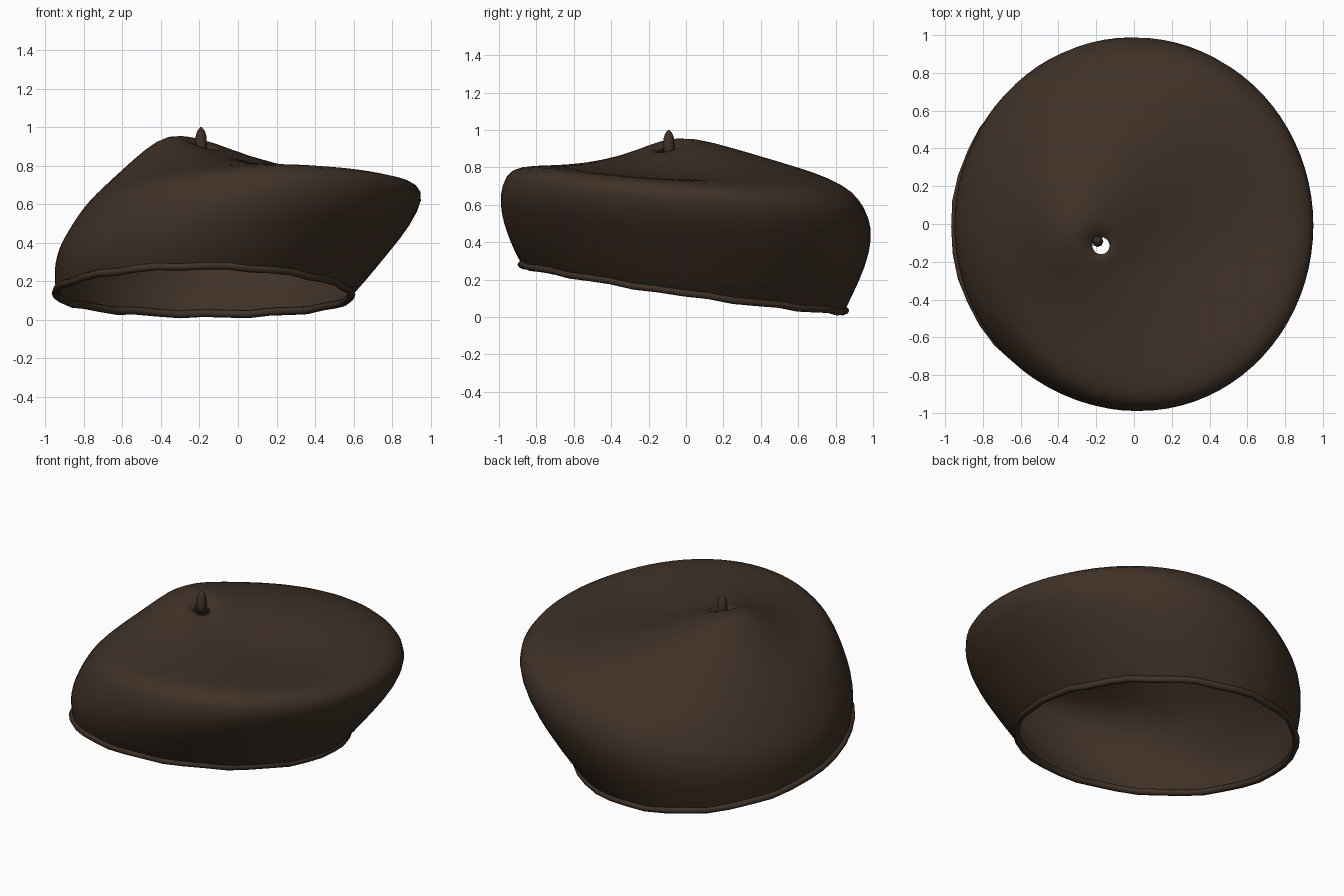
import bpy
import bmesh
from math import sin, cos, pi
from mathutils import Vector

cube = bpy.data.objects.get("Cube")
if cube:
    bpy.data.objects.remove(cube, do_unlink=True)

SEGMENTS = 40

felt = bpy.data.materials.new("dark brown felt")
felt.use_nodes = True
FELT_COLOUR = (0.05, 0.031, 0.02, 1)
felt.diffuse_color = FELT_COLOUR
shader = felt.node_tree.nodes["Principled BSDF"]
shader.inputs["Base Color"].default_value = FELT_COLOUR
shader.inputs["Roughness"].default_value = 0.9


def slanted_ring(left, right, front, back, z_left, z_right, z_front, z_back):
    """Closed oval through four compass points, with its own height at each."""
    centre_x, radius_x = (left + right) / 2, (right - left) / 2
    centre_y, radius_y = (front + back) / 2, (back - front) / 2
    mean = (z_left + z_right + z_front + z_back) / 4
    tilt_x, tilt_y = (z_right - z_left) / 2, (z_back - z_front) / 2
    saddle = (z_left + z_right - z_front - z_back) / 4
    points = []
    for i in range(SEGMENTS):
        a = 2 * pi * i / SEGMENTS
        points.append(Vector((
            centre_x + radius_x * cos(a),
            centre_y + radius_y * sin(a),
            mean + tilt_x * cos(a) + tilt_y * sin(a) + saddle * cos(2 * a))))
    return points


def loft(name, rings, wrap=False, cap=False, subdivide=0):
    """Skin a list of equal-sized rings with quads."""
    bm = bmesh.new()
    loops = [[bm.verts.new(p) for p in ring] for ring in rings]
    pairs = list(zip(loops, loops[1:]))
    if wrap:
        pairs.append((loops[-1], loops[0]))
    for low, high in pairs:
        count = len(low)
        for i in range(count):
            j = (i + 1) % count
            bm.faces.new((low[i], low[j], high[j], high[i]))
    if cap:
        bm.faces.new(loops[0][::-1])
        bm.faces.new(loops[-1])
    if wrap or cap:
        bmesh.ops.recalc_face_normals(bm, faces=bm.faces[:])
    for face in bm.faces:
        face.smooth = True
    mesh = bpy.data.meshes.new(name)
    bm.to_mesh(mesh)
    bm.free()
    mesh.materials.append(felt)
    obj = bpy.data.objects.new(name, mesh)
    bpy.context.collection.objects.link(obj)
    if subdivide:
        modifier = obj.modifiers.new("smooth felt", "SUBSURF")
        modifier.levels = modifier.render_levels = subdivide
    return obj


# Floppy crown: oval sections from the head opening up to the stem hole
# (left, right, front, back extents, then the height at each of them)
sections = [
    (-.95, .59, -.88, .85, .14, .13, .28, .03),
    (-.955, .66, -.92, .89, .22, .20, .35, .11),
    (-.955, .80, -.965, .965, .29, .37, .46, .27),
    (-.93, .90, -.99, 1.0, .38, .49, .55, .42),
    (-.89, .97, -1.0, .985, .45, .63, .65, .53),
    (-.84, .94, -.97, .93, .53, .70, .76, .63),
    (-.78, .85, -.90, .85, .61, .73, .80, .70),
    (-.70, .72, -.75, .70, .69, .735, .81, .77),
    (-.60, .50, -.55, .50, .78, .735, .82, .83),
    (-.48, .22, -.36, .26, .89, .775, .85, .895),
    (-.37, .0, -.23, .06, .955, .85, .89, .94),
    (-.27, -.09, -.18, -.03, .945, .89, .90, .93),
    (-.22, -.13, -.16, -.07, .90, .88, .88, .89),
]
rings = [slanted_ring(*s) for s in sections]
loft("crown", rings, subdivide=1)

# Rolled hem around the opening, slightly uneven like stitched cloth
HEM = 0.02
opening = rings[0]
middle = sum(opening, Vector()) / SEGMENTS
hem_rings = []
for k in range(8):
    t = 2 * pi * k / 8
    ring = []
    for i, p in enumerate(opening):
        outward = Vector((p.x - middle.x, p.y - middle.y, 0)).normalized()
        wave = 0.005 * sin(i * 2.1)
        ring.append(p + outward * (HEM * cos(t) + wave / 2)
                    + Vector((0, 0, HEM * sin(t) + wave)))
    hem_rings.append(ring)
loft("hem", hem_rings, wrap=True)

# Little stem standing in the hole
stem_profile = [(.022, .86), (.03, .90), (.029, .95), (.02, .98), (.004, 1.0)]
stem_rings = [
    [Vector((-.192 + r * cos(i * pi / 4), -.092 + r * sin(i * pi / 4), z))
     for i in range(8)]
    for r, z in stem_profile]
loft("stem", stem_rings, cap=True)
